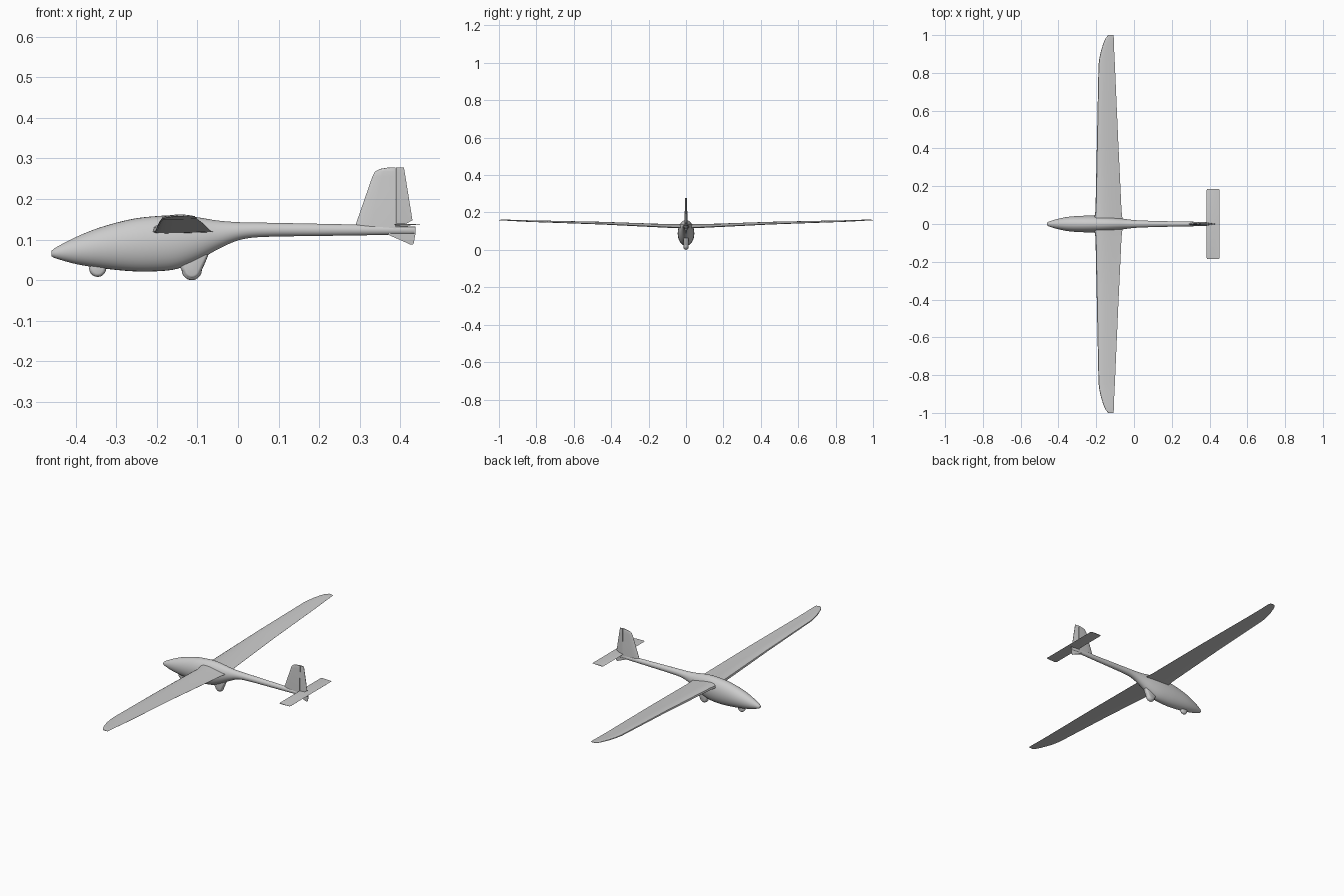
import bpy, bmesh, math
from mathutils import Vector

if "Cube" in bpy.data.objects:
    bpy.data.objects.remove(bpy.data.objects["Cube"])

grey = bpy.data.materials.new("light_grey")
grey.diffuse_color = (0.6, 0.6, 0.6, 1)
grey.use_nodes = True
grey.node_tree.nodes["Principled BSDF"].inputs["Base Color"].default_value = grey.diffuse_color


def finish(name, bm, angle=40):
    bmesh.ops.recalc_face_normals(bm, faces=bm.faces)
    me = bpy.data.meshes.new(name)
    bm.to_mesh(me)
    bm.free()
    ob = bpy.data.objects.new(name, me)
    bpy.context.collection.objects.link(ob)
    me.materials.append(grey)
    bpy.ops.object.select_all(action='DESELECT')
    ob.select_set(True)
    bpy.context.view_layer.objects.active = ob
    bpy.ops.object.shade_smooth_by_angle(angle=math.radians(angle))
    return ob


def loft(name, rings, angle=40):
    """Skin closed rings of equal length and cap both ends."""
    bm = bmesh.new()
    vs = [[bm.verts.new(p) for p in r] for r in rings]
    n = len(vs[0])
    for a, b in zip(vs, vs[1:]):
        for i in range(n):
            j = (i + 1) % n
            bm.faces.new((a[i], a[j], b[j], b[i]))
    bm.faces.new(vs[0])
    bm.faces.new(vs[-1][::-1])
    return finish(name, bm, angle)


def spline(rows, steps):
    """Smooth rows (first value is position) with non-uniform cubic Hermite."""
    def slope(i):
        a, b = rows[max(i - 1, 0)], rows[min(i + 1, len(rows) - 1)]
        return [(q - p) / (b[0] - a[0]) for p, q in zip(a, b)]
    out = []
    for i in range(len(rows) - 1):
        a, b, ma, mb = rows[i], rows[i + 1], slope(i), slope(i + 1)
        h = b[0] - a[0]
        for s in range(steps):
            t = s / steps
            out.append([(2*t**3 - 3*t*t + 1) * p + (t**3 - 2*t*t + t) * h * u
                        + (3*t*t - 2*t**3) * q + (t**3 - t*t) * h * v
                        for p, q, u, v in zip(a, b, ma, mb)])
    return out + [list(rows[-1])]


def foil(le, te, thick, under, n=10):
    """Aerofoil outline as (x, height); under = share of thickness below the chord."""
    def h(t):
        return 2.6 * (math.sqrt(t) - t) * (1 - 0.25 * t) * 0.75 + 0.02
    ts = [(1 - math.cos(math.pi * i / n)) / 2 for i in range(n + 1)]
    top = [(le + (te - le) * t, thick * (1 - under) * 2 * h(t)) for t in ts]
    low = [(le + (te - le) * t, -thick * under * 2 * h(t)) for t in ts[::-1]]
    return top + low


# fuselage: x, top, bottom, half width
body = [(-0.46, 0.072, 0.059, 0.007), (-0.45, 0.080, 0.054, 0.013),
        (-0.40, 0.106, 0.040, 0.028), (-0.34, 0.130, 0.030, 0.039),
        (-0.26, 0.151, 0.022, 0.044), (-0.20, 0.158, 0.022, 0.044),
        (-0.15, 0.160, 0.028, 0.041), (-0.10, 0.155, 0.048, 0.035),
        (-0.05, 0.147, 0.076, 0.027), (0.0, 0.143, 0.098, 0.021),
        (0.05, 0.142, 0.106, 0.018), (0.20, 0.139, 0.109, 0.014),
        (0.38, 0.135, 0.112, 0.010), (0.435, 0.132, 0.115, 0.004)]
rings = []
for x, zt, zb, w in spline(body, 4):
    rings.append([(x, w * math.cos(a), (zt + zb) / 2 + (zt - zb) / 2 * math.sin(a))
                  for a in [2 * math.pi * k / 32 for k in range(32)]])
loft("fuselage", rings, 60)

# wing: y, leading edge, trailing edge, chord height, thickness
wing = [(0.0, -0.212, -0.060, 0.118, 0.026), (0.035, -0.210, -0.062, 0.119, 0.025),
        (0.07, -0.204, -0.066, 0.120, 0.021), (0.45, -0.196, -0.084, 0.138, 0.015),
        (0.84, -0.188, -0.101, 0.151, 0.009), (0.88, -0.183, -0.103, 0.153, 0.008),
        (0.92, -0.174, -0.105, 0.155, 0.007), (0.96, -0.161, -0.106, 0.157, 0.006),
        (0.985, -0.150, -0.107, 0.158, 0.005), (1.0, -0.136, -0.109, 0.158, 0.003)]
w = loft("wings", [[(x, y, z + h) for x, h in foil(le, te, th, 0.15)]
                   for y, le, te, z, th in wing])
m = w.modifiers.new("mirror", 'MIRROR')
m.use_axis = (False, True, False)

# tailplane
tail = [(-0.186, 0.388, 0.449, 0.003), (-0.18, 0.385, 0.453, 0.005),
        (0.18, 0.385, 0.453, 0.005), (0.186, 0.388, 0.449, 0.003)]
loft("tailplane", [[(x, y, 0.137 + h) for x, h in foil(le, te, th, 0.5)]
                   for y, le, te, th in tail])


# upright surfaces: z, front edge, rear edge, front and rear half thickness
def upright(name, rows, round_front):
    rings = []
    for z, a, b, ta, tb in rows:
        prof = ([(0, 0.1), (0.04, 0.4), (0.15, 0.7), (0.4, 0.95), (1, 1)]
                if round_front else [(0, 1), (0.5, 1), (1, 1)])
        side = [(a + (b - a) * t, k * (ta + (tb - ta) * t)) for t, k in prof]
        rings.append([(x, y, z) for x, y in side] + [(x, -y, z) for x, y in side[::-1]])
    loft(name, rings, 30)


upright("fin", [(0.125, 0.286, 0.388, 0.009, 0.009), (0.137, 0.290, 0.388, 0.009, 0.009),
                (0.20, 0.312, 0.388, 0.007, 0.007), (0.255, 0.331, 0.388, 0.005, 0.005),
                (0.268, 0.338, 0.388, 0.004, 0.005), (0.274, 0.349, 0.388, 0.004, 0.004),
                (0.278, 0.372, 0.388, 0.003, 0.004)], True)
upright("rudder", [(0.135, 0.390, 0.408, 0.008, 0.004), (0.148, 0.390, 0.430, 0.008, 0.001),
                   (0.278, 0.390, 0.409, 0.004, 0.001)], False)
upright("lower_rudder", [(0.088, 0.424, 0.431, 0.002, 0.001), (0.091, 0.418, 0.433, 0.003, 0.001),
                         (0.112, 0.370, 0.437, 0.008, 0.001),
                         (0.132, 0.375, 0.438, 0.008, 0.001)], False)


# wheels and their fairings: rounded plates cut from a side outline
def plate(name, outline, half):
    c = sum((Vector(p) for p in outline), Vector((0, 0))) / len(outline)
    rings = []
    for y, s in [(-1, 0.6), (-0.85, 0.8), (-0.5, 0.95), (0, 1), (0.5, 0.95), (0.85, 0.8), (1, 0.6)]:
        rings.append([(c.x + (p[0] - c.x) * s, y * half, c.y + (p[1] - c.y) * s) for p in outline])
    loft(name, rings, 50)


def arc(cx, cz, r, a0, a1, n=20):
    return [(cx + r * math.cos(math.radians(a0 + (a1 - a0) * i / n)),
             cz + r * math.sin(math.radians(a0 + (a1 - a0) * i / n))) for i in range(n + 1)]


plate("nose_wheel", arc(-0.346, 0.029, 0.021, 0, 342, 19), 0.010)
plate("main_wheel", arc(-0.114, 0.025, 0.025, 0, 342, 19), 0.011)
plate("main_wheel_fairing",
      arc(-0.114, 0.026, 0.023, 195, 335, 12) + [(-0.080, 0.045), (-0.068, 0.075),
                                                 (-0.10, 0.085), (-0.145, 0.06), (-0.145, 0.035)], 0.014)
